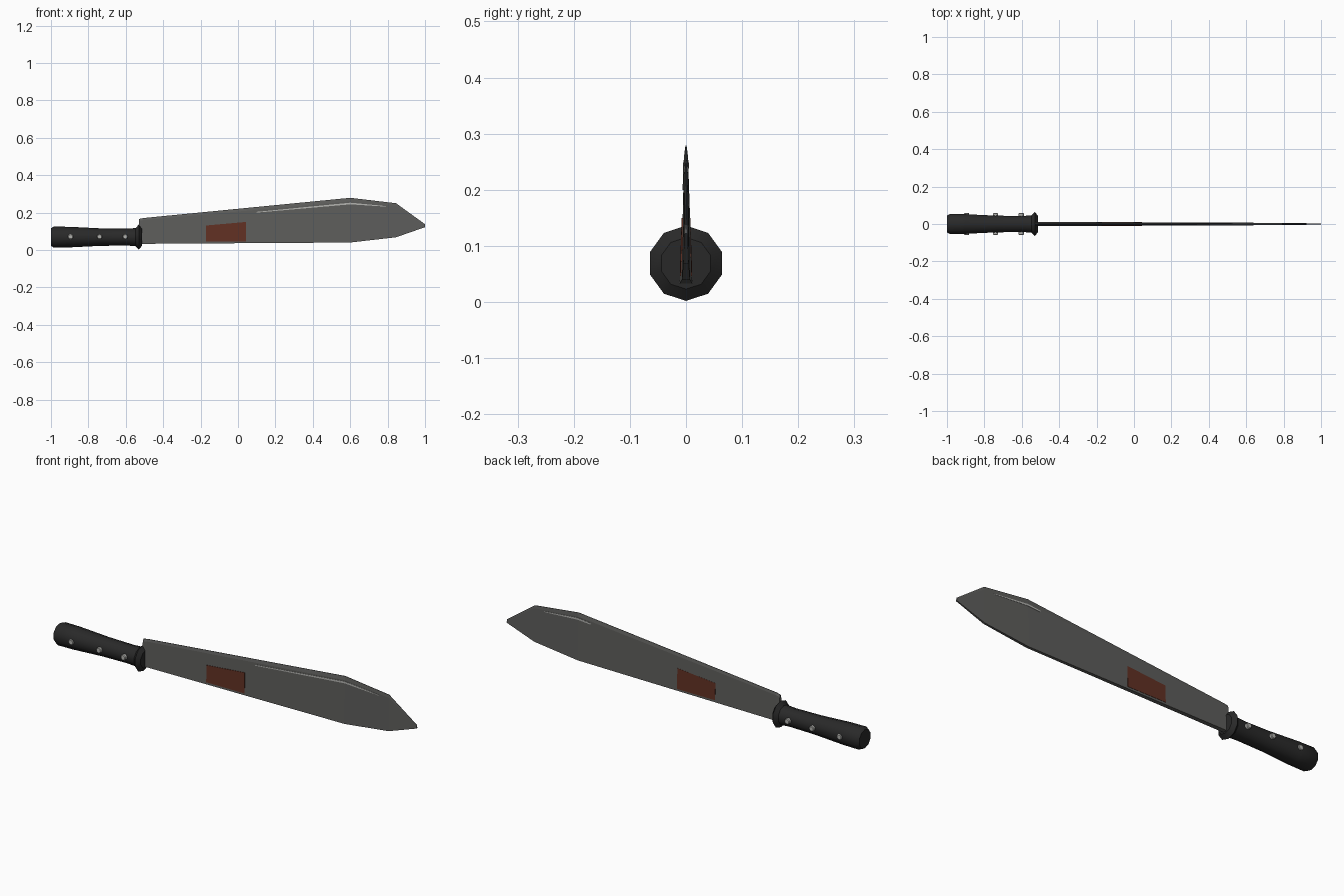
import bpy, math
from math import sin, cos, pi

if "Cube" in bpy.data.objects:
    bpy.data.objects.remove(bpy.data.objects["Cube"])


def material(name, rgb):
    m = bpy.data.materials.new(name)
    m.diffuse_color = (*rgb, 1)
    m.use_nodes = True
    m.node_tree.nodes["Principled BSDF"].inputs["Base Color"].default_value = m.diffuse_color
    return m


STEEL = material("dark_steel", (0.11, 0.11, 0.105))
BLACK = material("black_grip", (0.022, 0.022, 0.022))
RED = material("rust_red", (0.12, 0.03, 0.017))
BRIGHT = material("bright_metal", (0.45, 0.45, 0.43))


def make(name, verts, faces, mat, smooth=None):
    me = bpy.data.meshes.new(name)
    me.from_pydata(verts, [], faces)
    me.materials.append(mat)
    ob = bpy.data.objects.new(name, me)
    bpy.context.collection.objects.link(ob)
    bpy.ops.object.select_all(action='DESELECT')
    ob.select_set(True)
    bpy.context.view_layer.objects.active = ob
    bpy.ops.object.mode_set(mode='EDIT')
    bpy.ops.mesh.select_all(action='SELECT')
    bpy.ops.mesh.normals_make_consistent(inside=False)
    bpy.ops.object.mode_set(mode='OBJECT')
    if smooth:
        bpy.ops.object.shade_smooth_by_angle(angle=math.radians(smooth))
    return ob


def loft(name, rings, mat, smooth=None):
    n = len(rings[0])
    verts = [v for r in rings for v in r]
    faces = [(k * n + i, k * n + (i + 1) % n, (k + 1) * n + (i + 1) % n, (k + 1) * n + i)
             for k in range(len(rings) - 1) for i in range(n)]
    faces += [tuple(range(n)), tuple(range(len(verts) - n, len(verts)))]
    return make(name, verts, faces, mat, smooth)


# Blade stations: x, spine z, edge z, spine half thickness
STATIONS = [(-0.528, 0.033, 0.166, 0.0115), (-0.505, 0.033, 0.171, 0.0113),
            (0.6, 0.04, 0.279, 0.007), (0.845, 0.068, 0.25, 0.005),
            (1.0, 0.122, 0.138, 0.003)]


def blade_ring(x, lo, hi, t):
    sh = hi - 0.08 * (hi - lo)      # where the edge bevel starts
    return [(x, -t, lo), (x, t, lo), (x, 0.5 * t, sh), (x, 0.001, hi),
            (x, -0.001, hi), (x, -0.5 * t, sh)]


loft("blade", [blade_ring(*s) for s in STATIONS], STEEL)


def half_thickness(x, z):
    for a, b in zip(STATIONS, STATIONS[1:]):
        if a[0] <= x <= b[0]:
            f = (x - a[0]) / (b[0] - a[0])
            lo, hi, t = (a[i] + f * (b[i] - a[i]) for i in (1, 2, 3))
            return t * (1 - 0.5 * (z - lo) / (0.92 * (hi - lo)))


# Raised inlay following one blade face
def inlay(name, outline, side, lift, mat):
    outer = [(x, side * (half_thickness(x, z) + lift), z) for x, z in outline]
    inner = [(x, side * 0.001, z) for x, z in outline]
    loft(name, [inner, outer], mat)


PATCH = [(-0.17, 0.046), (0.043, 0.046), (0.043, 0.15), (-0.17, 0.131)]
LINE = [(0.1, 0.2), (0.6, 0.244), (0.79, 0.232), (0.79, 0.235), (0.6, 0.253), (0.1, 0.204)]
BACK_LINE = [(0.53, 0.238), (0.6, 0.244), (0.79, 0.232), (0.79, 0.235), (0.6, 0.253), (0.53, 0.245)]
for side, tag, line in ((-1, "front", LINE), (1, "back", BACK_LINE)):
    inlay("red_panel_" + tag, PATCH, side, 0.0015, RED)
    inlay("edge_line_" + tag, line, side, 0.0012, BRIGHT)

# Ten-sided handle with flared collar
HANDLE_Z = 0.069
PROFILE = [(-1.0, 0.047), (-0.985, 0.056), (-0.9, 0.055), (-0.74, 0.047),
           (-0.6, 0.045), (-0.548, 0.048), (-0.53, 0.067), (-0.513, 0.046)]
loft("handle", [[(x, r * sin(2 * pi * i / 10), HANDLE_Z + r * cos(2 * pi * i / 10))
                 for i in range(10)] for x, r in PROFILE], BLACK, 40)

# Rivets through the handle
for k, x in enumerate((-0.895, -0.74, -0.603)):
    loft(f"rivet_{k + 1}",
         [[(x + r * cos(2 * pi * i / 12), y, 0.071 + r * sin(2 * pi * i / 12)) for i in range(12)]
          for y, r in ((-0.058, 0.011), (-0.055, 0.014), (0.055, 0.014), (0.058, 0.011))],
         BRIGHT, 40)
